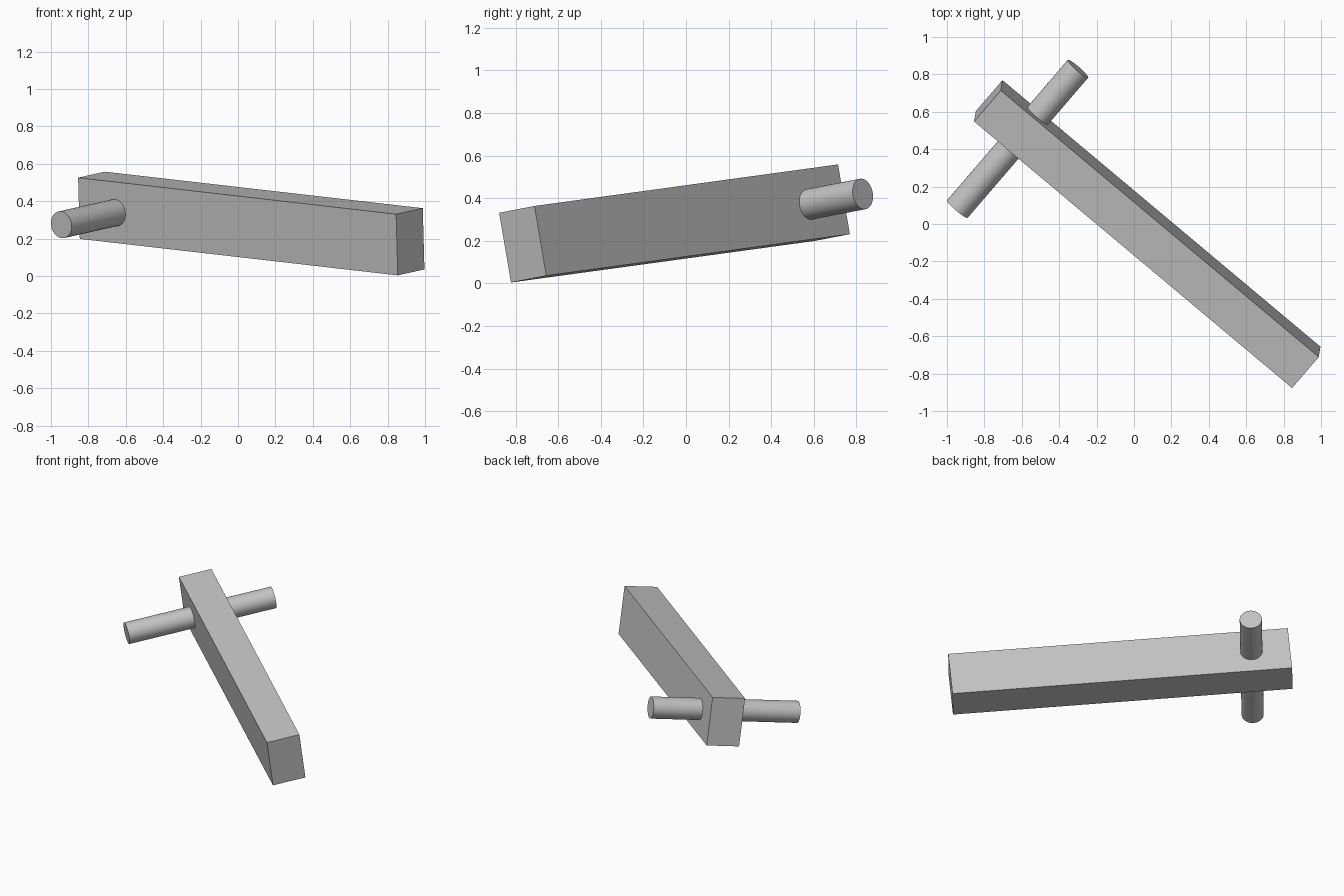
import bpy
import math
from mathutils import Matrix, Vector

if "Cube" in bpy.data.objects:
    bpy.data.objects.remove(bpy.data.objects["Cube"], do_unlink=True)

# Single grey material
grey = bpy.data.materials.new("plain_grey")
grey.use_nodes = True
colour = (0.55, 0.55, 0.55, 1)
grey.diffuse_color = colour
grey.node_tree.nodes["Principled BSDF"].inputs["Base Color"].default_value = colour

# Shared tilted frame: the beam runs along x, the peg along y
along = Vector((1.70, -1.425, -0.195)).normalized()
across = Vector((0.645, 0.75, 0.145))
across = (across - along * across.dot(along)).normalized()
up = along.cross(across)
tilt = Matrix((along, across, up)).transposed().to_4x4()


def finish(name, centre, turn=Matrix()):
    part = bpy.context.object
    part.name = name
    part.data.transform(turn)
    part.matrix_world = Matrix.Translation(centre) @ tilt
    part.data.materials.append(grey)
    return part


# Beam: a long rectangular bar
bpy.ops.mesh.primitive_cube_add(size=1)
finish("beam", (0.071, -0.054, 0.281), Matrix.Diagonal((2.227, 0.221, 0.332, 1)))

# Peg: a round rod through the beam near its raised end
bpy.ops.mesh.primitive_cylinder_add(vertices=48, radius=0.0725, depth=1.0)
finish("peg", (-0.622, 0.455, 0.347), Matrix.Rotation(math.pi / 2, 4, "X"))
bpy.ops.object.shade_smooth_by_angle(angle=math.radians(35))
